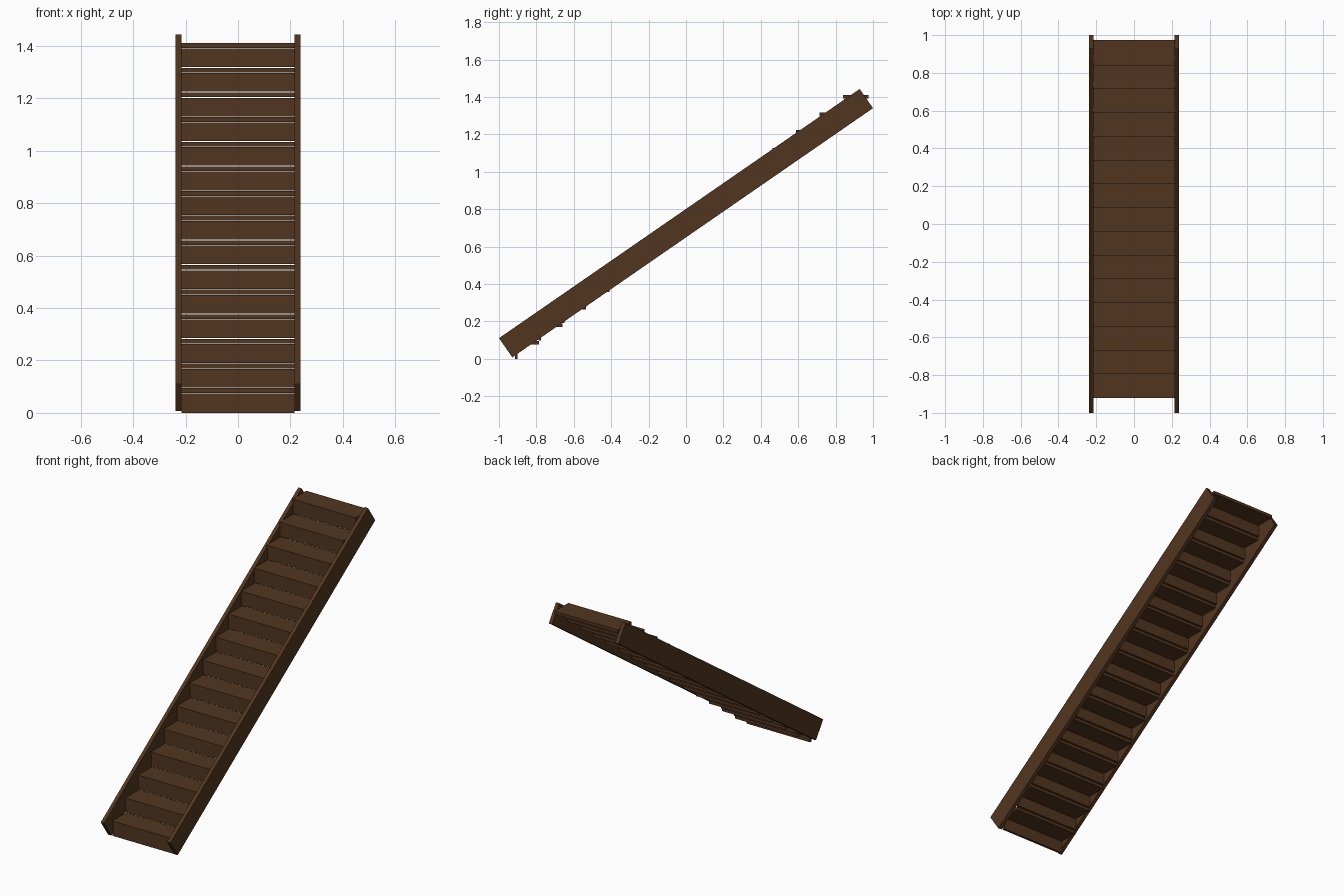
import bpy, math

if "Cube" in bpy.data.objects:
    bpy.data.objects.remove(bpy.data.objects["Cube"])

wood = bpy.data.materials.new("dark_wood")
wood.diffuse_color = (0.085, 0.036, 0.014, 1)
wood.use_nodes = True
wood.node_tree.nodes["Principled BSDF"].inputs["Base Color"].default_value = wood.diffuse_color


def box(name, center, size, tilt=0.0):
    bpy.ops.mesh.primitive_cube_add(size=1, location=center)
    ob = bpy.context.object
    ob.name = name
    ob.scale = size
    bpy.ops.object.transform_apply(location=False, rotation=False, scale=True)
    ob.rotation_euler = (tilt, 0, 0)
    ob.data.materials.append(wood)
    return ob


# Sloping side boards
for side, label in ((-1, "left"), (1, "right")):
    box(f"{label}_stringer", (side * 0.2265, 0, 0.725), (0.023, 2.344, 0.125), math.radians(34.64))

COUNT, RUN, RISE = 15, 0.1257, 0.094
WIDTH, DEPTH, THICK = 0.432, 0.135, 0.018
for i in range(COUNT):
    front = -0.92 + i * RUN
    top = 0.094 + i * RISE
    # Tread board
    box(f"tread_{i + 1}", (0, front + DEPTH / 2, top - THICK / 2), (WIDTH, DEPTH, THICK))
    # Riser board, with thin open slits above and below
    low = top - RISE + (0.003 if i else 0.0)
    high = top - THICK - 0.002
    box(f"riser_{i + 1}", (0, front + 0.012, (low + high) / 2), (WIDTH, 0.014, high - low))
